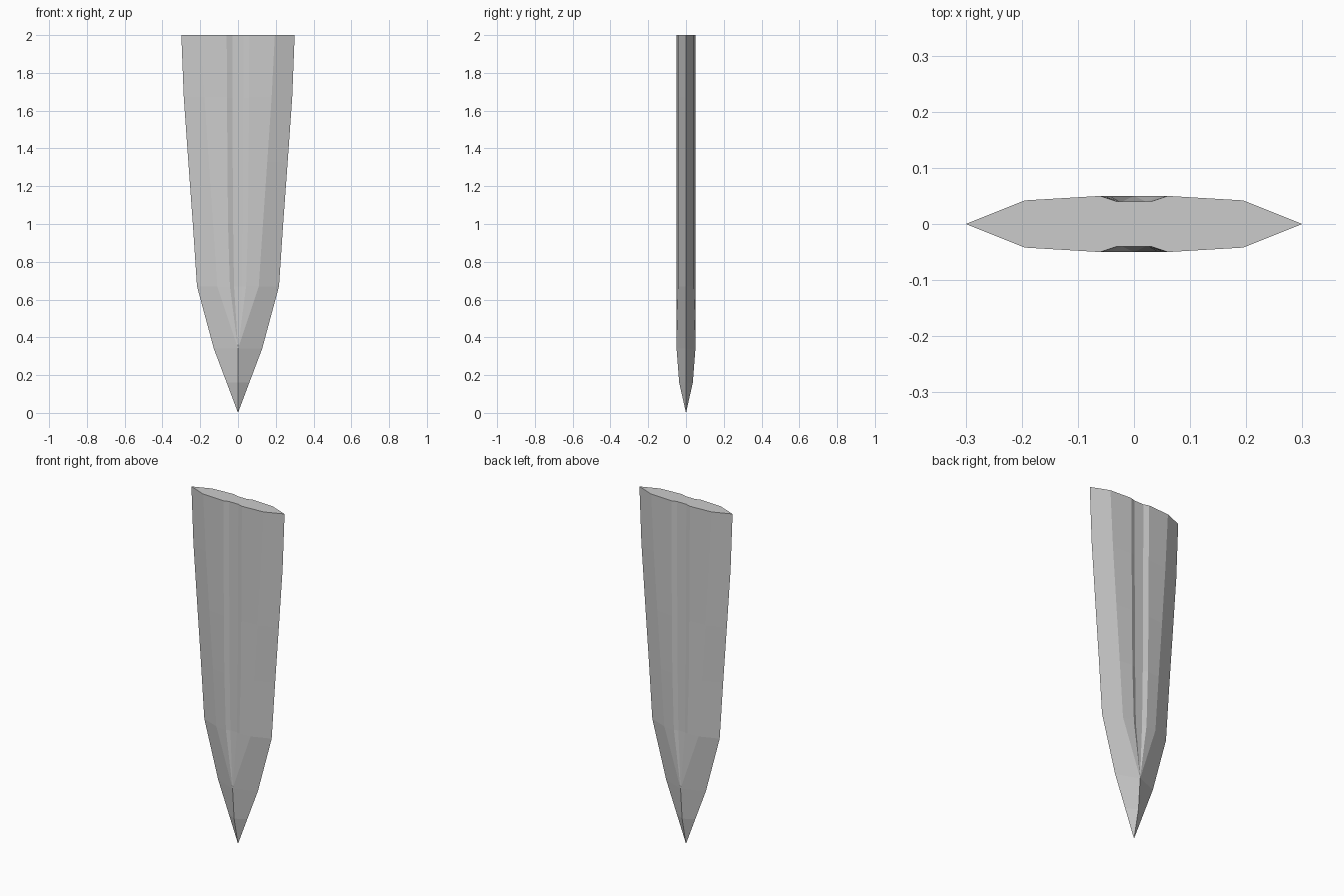
import bpy, bmesh

# Blade stations: z, edge x, bevel (x, y), fuller rim (x, y), fuller floor (x, y)
stations = [
    (2.00, 0.300, 0.195, 0.042, 0.060, 0.05, 0.030, 0.040),
    (1.67, 0.287, 0.178, 0.042, 0.058, 0.05, 0.029, 0.040),
    (1.33, 0.263, 0.155, 0.042, 0.056, 0.05, 0.028, 0.040),
    (1.00, 0.239, 0.132, 0.042, 0.053, 0.05, 0.026, 0.040),
    (0.67, 0.217, 0.110, 0.042, 0.043, 0.05, 0.021, 0.040),
    (0.34, 0.128, 0.000, 0.050, 0.000, 0.05, 0.000, 0.050),
    (0.16, 0.060, 0.000, 0.036, 0.000, 0.036, 0.000, 0.036),
    (0.00, 0.000, 0.000, 0.000, 0.000, 0.000, 0.000, 0.000),
]


def section(bm, z, edge, bx, by, rx, ry, fx, fy):
    quarter = [(bx, by), (rx, ry), (fx, fy)]
    half = [(edge, 0)] + quarter + [(-x, y) for x, y in reversed(quarter)]
    ring = half + [(-x, -y) for x, y in half]
    return [bm.verts.new((x, y, z)) for x, y in ring]


# Loft the sections, cap the hilt end, collapse the ridge and tip
bm = bmesh.new()
rings = [section(bm, *s) for s in stations]
n = len(rings[0])
for a, b in zip(rings, rings[1:]):
    for i in range(n):
        j = (i + 1) % n
        bm.faces.new((a[i], b[i], b[j], a[j]))
bm.faces.new(rings[0])
bmesh.ops.remove_doubles(bm, verts=bm.verts, dist=0.0005)
bmesh.ops.recalc_face_normals(bm, faces=bm.faces)

mesh = bpy.data.meshes.new("blade")
bm.to_mesh(mesh)
bm.free()
blade = bpy.data.objects.new("blade", mesh)
bpy.context.collection.objects.link(blade)
